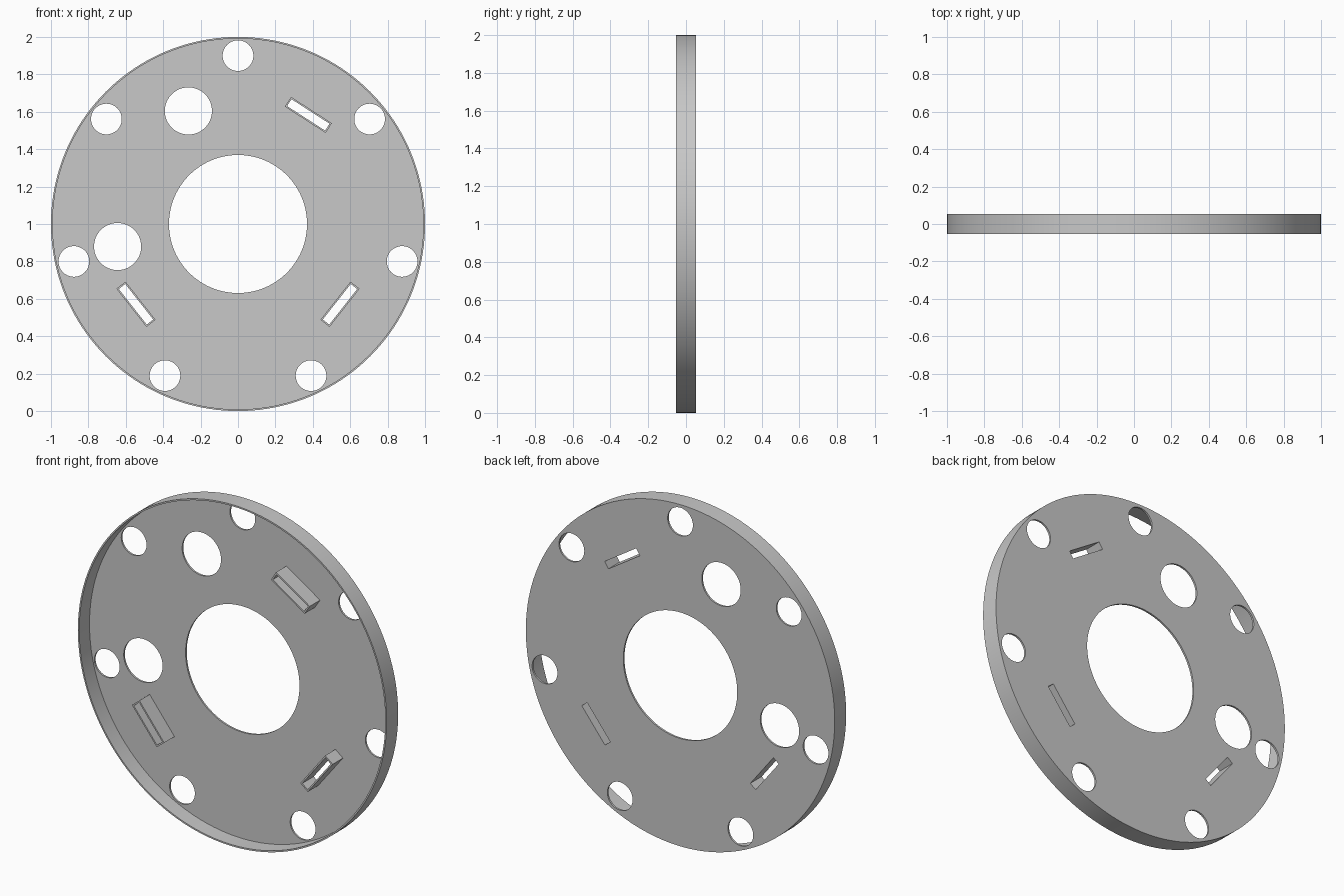
import bpy, bmesh
from math import cos, sin, pi, radians
from mathutils import Matrix

cube = bpy.data.objects.get("Cube")
if cube:
    bpy.data.objects.remove(cube, do_unlink=True)

FRONT, BACK = -0.053, 0.053      # depth range of the whole disc
PLATE = 0.011                    # plate thickness
WALL = 0.009                     # rim and sleeve wall thickness
PLATE_FRONT = BACK - PLATE

gray = bpy.data.materials.new("light gray")
gray.use_nodes = True
color = (0.58, 0.58, 0.58, 1)
gray.diffuse_color = color
gray.node_tree.nodes["Principled BSDF"].inputs["Base Color"].default_value = color


def circle(radius, dist=0, angle=0, sides=64):
    cx, cy = dist * cos(radians(angle)), dist * sin(radians(angle))
    return [(cx + radius * cos(2 * pi * i / sides),
             cy + radius * sin(2 * pi * i / sides)) for i in range(sides)]


def slot(angle, inset=0, dist=0.694, length=0.26, width=0.062):
    # Rectangle lying across the radius at the given angle
    a, w, h = radians(angle), width / 2 - inset, length / 2 - inset
    corners = [(dist - w, -h), (dist + w, -h), (dist + w, h), (dist - w, h)]
    return [(x * cos(a) - y * sin(a), x * sin(a) + y * cos(a)) for x, y in corners]


def extruded(name, outlines, y_front, y_back):
    # Fill nested outlines as a flat shape with holes and give it thickness
    curve = bpy.data.curves.new(name, 'CURVE')
    curve.dimensions = '2D'
    curve.fill_mode = 'BOTH'
    curve.extrude = (y_back - y_front) / 2
    for points in outlines:
        spline = curve.splines.new('POLY')
        spline.points.add(len(points) - 1)
        for p, (x, y) in zip(spline.points, points):
            p.co = (x, y, 0, 1)
        spline.use_cyclic_u = True
    obj = bpy.data.objects.new(name, curve)
    bpy.context.collection.objects.link(obj)
    bpy.ops.object.select_all(action='DESELECT')
    obj.select_set(True)
    bpy.context.view_layer.objects.active = obj
    bpy.ops.object.convert(target='MESH')
    obj = bpy.context.view_layer.objects.active

    # Stand the shape upright and clean the mesh
    bm = bmesh.new()
    bm.from_mesh(obj.data)
    bmesh.ops.remove_doubles(bm, verts=bm.verts, dist=1e-5)
    bm.transform(Matrix.Translation((0, (y_front + y_back) / 2, 1))
                 @ Matrix.Rotation(pi / 2, 4, 'X'))
    bmesh.ops.recalc_face_normals(bm, faces=bm.faces)
    bm.to_mesh(obj.data)
    bm.free()
    obj.data.materials.clear()
    obj.data.materials.append(gray)
    bpy.ops.object.shade_smooth_by_angle(angle=radians(30))
    return obj


SLOT_ANGLES = {"upper_left": 57.2, "lower_left": -38.2, "lower_right": 218.2}

# Plate with centre bore, seven bolt holes, two larger holes and three slots
holes = [circle(0.369, sides=128)]
holes += [circle(0.082, 0.9, 90 + i * 360 / 7) for i in range(7)]
holes += [circle(0.126, 0.66, 113.7), circle(0.126, 0.655, 190.6)]
holes += [slot(a, WALL) for a in SLOT_ANGLES.values()]
extruded("plate", [circle(1, sides=160)] + holes, PLATE_FRONT, BACK)

# Thin raised rim around the front
extruded("rim", [circle(1, sides=160), circle(1 - WALL, sides=160)],
         FRONT, PLATE_FRONT)

# Hollow sleeves around the slots
for side, a in SLOT_ANGLES.items():
    extruded("slot_sleeve_" + side, [slot(a), slot(a, WALL)], FRONT, PLATE_FRONT)
